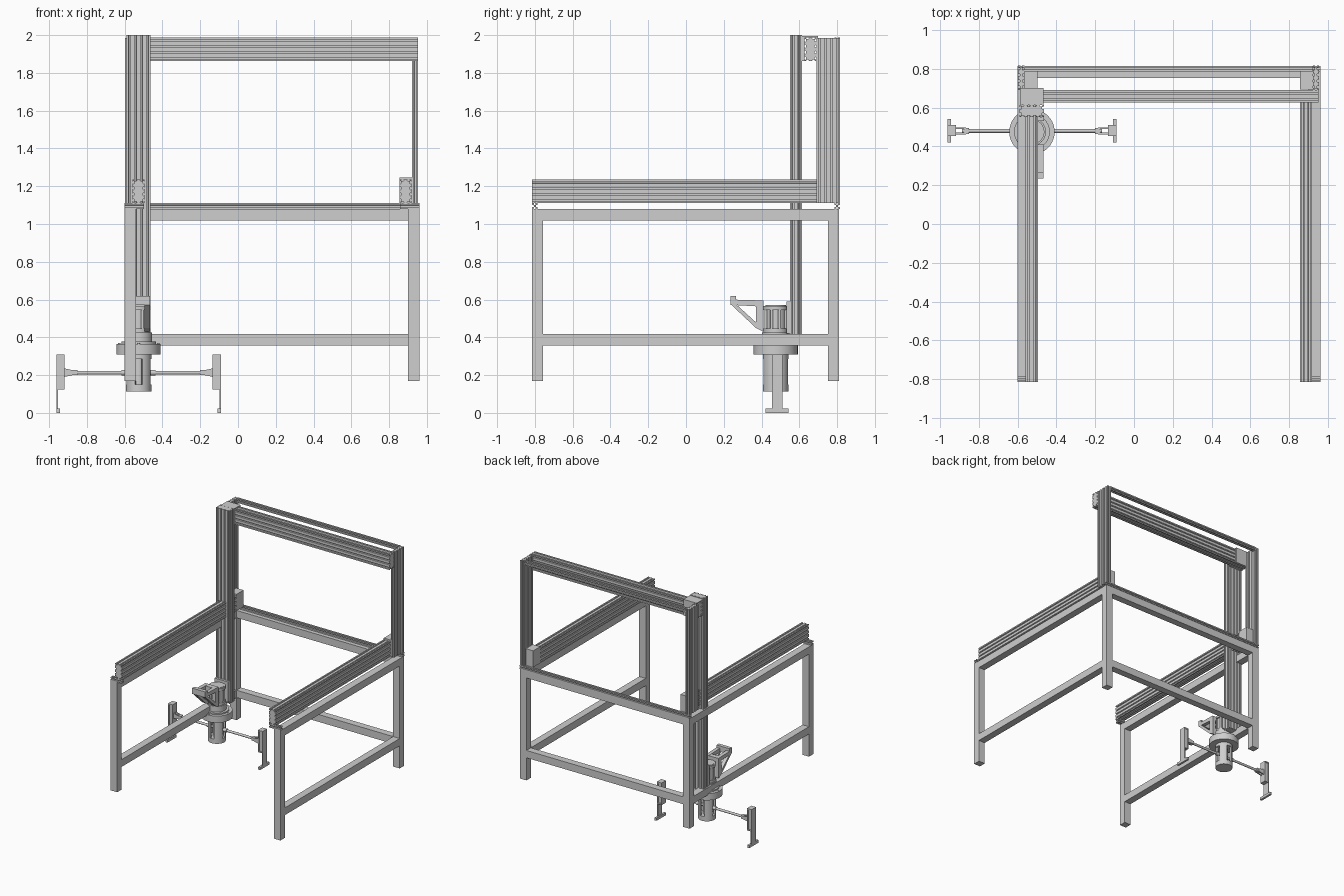
import bpy, bmesh, math
from mathutils import Vector

if "Cube" in bpy.data.objects:
    bpy.data.objects.remove(bpy.data.objects["Cube"], do_unlink=True)

grey = bpy.data.materials.new("aluminium_grey")
grey.use_nodes = True
COLOR = (0.62, 0.62, 0.62, 1)
grey.diffuse_color = COLOR
grey.node_tree.nodes["Principled BSDF"].inputs["Base Color"].default_value = COLOR


def prism(name, pts, axis, a, b):
    """Extrude a 2D outline along an axis from a to b."""
    def place(p, t):
        return {"x": (t, p[0], p[1]), "y": (p[0], t, p[1]), "z": (p[0], p[1], t)}[axis]
    bm = bmesh.new()
    lo = [bm.verts.new(place(p, a)) for p in pts]
    hi = [bm.verts.new(place(p, b)) for p in pts]
    bm.faces.new(lo)
    bm.faces.new(hi)
    n = len(pts)
    for i in range(n):
        j = (i + 1) % n
        bm.faces.new((lo[i], lo[j], hi[j], hi[i]))
    bmesh.ops.recalc_face_normals(bm, faces=bm.faces)
    mesh = bpy.data.meshes.new(name)
    bm.to_mesh(mesh)
    bm.free()
    mesh.materials.append(grey)
    ob = bpy.data.objects.new(name, mesh)
    bpy.context.collection.objects.link(ob)
    return ob


def box(name, x0, x1, y0, y1, z0, z1):
    x0, x1 = sorted((x0, x1))
    return prism(name, [(x0, y0), (x1, y0), (x1, y1), (x0, y1)], "z", z0, z1)


def smooth(ob):
    bpy.ops.object.select_all(action="DESELECT")
    bpy.context.view_layer.objects.active = ob
    ob.select_set(True)
    bpy.ops.object.shade_smooth_by_angle(angle=math.radians(35))


def circle(cu, cv, r, n=40):
    return [(cu + r * math.cos(math.tau * i / n), cv + r * math.sin(math.tau * i / n)) for i in range(n)]


def cyl(name, cu, cv, r, axis, a, b):
    ob = prism(name, circle(cu, cv, r), axis, a, b)
    smooth(ob)
    return ob


# One T-slot groove across a unit cell: (along, depth)
GROOVE = [(0, 0), (.35, 0), (.35, .1), (.2, .1), (.375, .3), (.625, .3), (.8, .1), (.65, .1), (.65, 0)]


def extrusion(name, axis, a, b, u, v, nu, nv, c=0.0315):
    """Slotted extrusion of nu by nv square cells with its corner at (u, v)."""
    w, h = nu * c, nv * c
    sides = [((u, v), (1, 0), (0, 1), nu), ((u + w, v), (0, 1), (-1, 0), nv),
             ((u + w, v + h), (-1, 0), (0, -1), nu), ((u, v + h), (0, -1), (1, 0), nv)]
    pts = []
    for start, along, inward, n in sides:
        for k in range(n):
            for t, d in GROOVE:
                pts.append(Vector(start) + Vector(along) * (k + t) * c + Vector(inward) * d * c)
    return prism(name, pts, axis, a, b)


# Welded base frame: legs and side rails, open at the front
for side, x0 in (("right", -0.60), ("left", 0.90)):
    x1 = x0 + 0.06
    box(f"{side}_front_leg", x0, x1, -0.815, -0.757, 0.168, 1.08)
    box(f"{side}_back_leg", x0, x1, 0.752, 0.81, 0.168, 1.08)
    for level, z in (("lower", 0.356), ("upper", 1.019)):
        box(f"{side}_{level}_rail", x0, x1, -0.757, 0.752, z, z + 0.061)
for level, z in (("lower", 0.356), ("upper", 1.019)):
    box(f"back_{level}_rail", -0.54, 0.90, 0.752, 0.81, z, z + 0.061)

# Cross ties under the side beams and at the top of the gantry
extrusion("back_bottom_tie", "x", -0.60, 0.96, 0.785, 1.08, 1, 1, 0.03)
extrusion("gantry_top_tie", "x", -0.565, 0.92, 0.785, 1.957, 1, 1, 0.03)
extrusion("right_front_spacer", "x", -0.60, -0.497, -0.815, 1.08, 1, 1, 0.03)
extrusion("left_front_spacer", "x", 0.857, 0.96, -0.815, 1.08, 1, 1, 0.03)

# Side beams, gantry uprights and cross beam
for side, xb, xu in (("right", -0.558, -0.597), ("left", 0.855, 0.922)):
    extrusion(f"{side}_side_beam", "y", -0.815, 0.69, xb, 1.11, 2, 4)
    extrusion(f"{side}_upright", "z", 1.11, 1.985, xu, 0.69, 1, 4)
extrusion("gantry_cross_beam", "x", -0.585, 0.952, 0.627, 1.862, 2, 4)

# Mounting blocks at the foot of each upright
for side, xi, s in (("right", -0.5655, 1), ("left", 0.922, -1)):
    box(f"{side}_mounting_block", xi, xi + s * 0.067, 0.692, 0.785, 1.11, 1.247)

# Vertical tool column with a carriage wrapped over the cross beam
extrusion("tool_column", "z", 0.40, 2.0, -0.590, 0.551, 4, 2)
box("carriage_front_plate", -0.588, -0.466, 0.614, 0.627, 1.862, 1.988)
box("carriage_top_plate", -0.588, -0.466, 0.614, 0.700, 1.988, 1.996)
box("carriage_back_plate", -0.565, -0.466, 0.690, 0.700, 1.862, 1.988)

CX, CY = -0.526, 0.475

# Triangular motor bracket: two open side frames joined by bars
for side, s in (("right", -1), ("left", 1)):
    a, b = sorted((CX + s * 0.060, CX + s * 0.030))
    bars = {"top": [(0.237, 0.572), (0.41, 0.562), (0.41, 0.595), (0.237, 0.60)],
            "brace": [(0.237, 0.575), (0.37, 0.45), (0.385, 0.466), (0.262, 0.578)],
            "post": [(0.37, 0.45), (0.41, 0.43), (0.41, 0.575), (0.37, 0.575)]}
    for part, pts in bars.items():
        prism(f"bracket_{side}_{part}", pts, "x", a, b)
box("bracket_front_bar", CX - 0.060, CX + 0.060, 0.235, 0.265, 0.572, 0.62)
box("bracket_middle_bar", CX - 0.060, CX + 0.060, 0.37, 0.41, 0.56, 0.594)
box("bracket_back_plate", CX - 0.062, CX + 0.062, 0.532, 0.551, 0.42, 0.59)

# Motor: body with end caps, standing on the flange
cyl("motor_body", CX, CY, 0.054, "z", 0.42, 0.57)
for k, z in enumerate((0.425, 0.545)):
    cyl(f"motor_cap_{k}", CX, CY, 0.064, "z", z, z + 0.022)
for k in range(8):
    ang = math.tau * (k + 0.5) / 8
    x, y = CX + 0.055 * math.cos(ang), CY + 0.055 * math.sin(ang)
    cyl(f"motor_rib_{k}", x, y, 0.008, "z", 0.44, 0.55)

# Flange and neck
cyl("flange_neck", CX, CY, 0.072, "z", 0.375, 0.426)
cyl("flange_step", CX, CY, 0.092, "z", 0.36, 0.377)
cyl("flange_disc", CX, CY, 0.117, "z", 0.31, 0.366)
for k in range(4):
    ang = math.tau * k / 4
    cyl(f"flange_bolt_{k}", CX + 0.103 * math.cos(ang), CY + 0.103 * math.sin(ang), 0.007, "z", 0.36, 0.37)

# Slotted hub: posts between two rings around a shaft
cyl("hub_top_ring", CX, CY, 0.067, "z", 0.285, 0.313)
cyl("hub_base", CX, CY, 0.067, "z", 0.112, 0.15)
cyl("hub_shaft", CX, CY, 0.03, "z", 0.14, 0.30)
for k in range(4):
    angs = [math.radians(90 * k + 17 + 56 * i / 8) for i in range(9)]
    outer = [(CX + 0.067 * math.cos(t), CY + 0.067 * math.sin(t)) for t in angs]
    inner = [(CX + 0.052 * math.cos(t), CY + 0.052 * math.sin(t)) for t in reversed(angs)]
    smooth(prism(f"hub_post_{k}", outer + inner, "z", 0.145, 0.29))

# Gripper arms, mirrored about the hub
for side, s in (("right", -1), ("left", 1)):
    def at(d):
        return CX + s * d
    n = f"{side}_gripper_"
    cyl(n + "rod", CY + 0.005, 0.213, 0.010, "x", at(0.02), at(0.36))
    cyl(n + "collar", CY + 0.005, 0.213, 0.015, "x", at(0.06), at(0.09))
    box(n + "clevis_root", at(0.325), at(0.35), CY - 0.011, CY + 0.021, 0.20, 0.226)
    for k, y in enumerate((CY - 0.013, CY + 0.014)):
        prism(f"{n}clevis_lug_{k}", [(at(0.34), 0.202), (at(0.395), 0.19), (at(0.395), 0.236), (at(0.34), 0.224)],
              "y", y, y + 0.009)
    # Hollow pad housing
    y0, y1 = CY - 0.021, CY + 0.036
    box(n + "pad_inner_wall", at(0.392), at(0.400), y0, y1, 0.125, 0.308)
    box(n + "pad_top", at(0.392), at(0.435), y0, y1, 0.298, 0.308)
    box(n + "pad_bottom", at(0.392), at(0.435), y0, y1, 0.125, 0.135)
    box(n + "pad_core", at(0.400), at(0.427), y0 + 0.006, y1 - 0.006, 0.135, 0.298)
    # Finger with its wide foot
    box(n + "finger", at(0.427), at(0.435), y0, y1, 0.02, 0.308)
    box(n + "foot", at(0.417), at(0.435), CY - 0.055, CY + 0.067, 0.0, 0.022)
